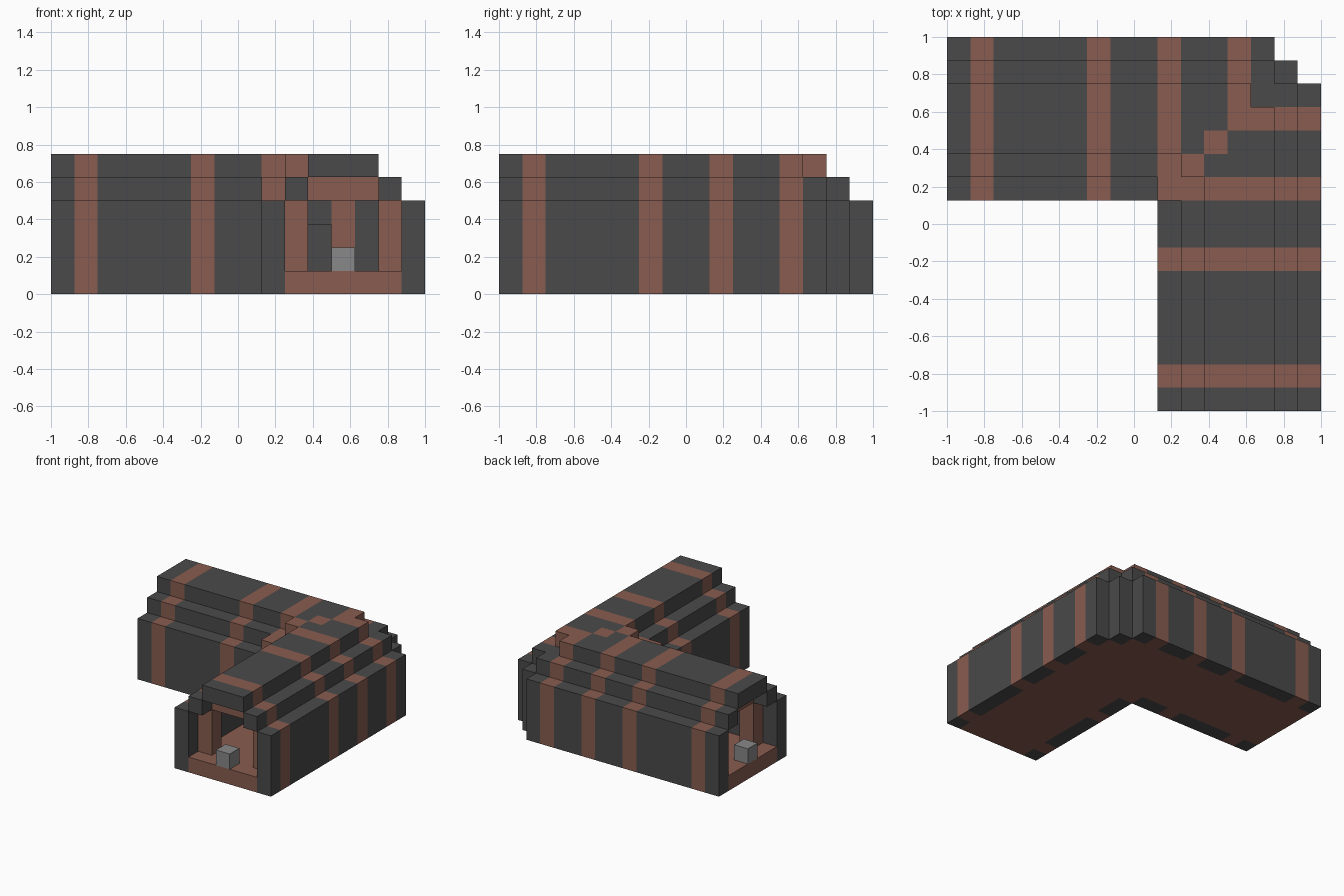
import bpy
import bmesh
from mathutils import Vector

cube = bpy.data.objects.get("Cube")
if cube:
    bpy.data.objects.remove(cube, do_unlink=True)

UNIT = 0.125          # block size
STRIPES = (1, 6, 9, 12)


def material(name, rgb):
    mat = bpy.data.materials.new(name)
    mat.use_nodes = True
    mat.diffuse_color = (*rgb, 1)
    mat.node_tree.nodes["Principled BSDF"].inputs["Base Color"].default_value = (*rgb, 1)
    return mat


DARK, BROWN, GREY = range(3)
MATERIALS = [
    material("dark_stone", (0.068, 0.068, 0.068)),
    material("brown_brick", (0.246, 0.107, 0.08)),
    material("light_grey", (0.246, 0.246, 0.246)),
]

parts = {}            # part name -> {cell: colour}
solid = set()         # every filled cell


def put(part, a, b, levels, colour):
    """Fill a column in one wing and its mirror across the diagonal."""
    for k in levels:
        for cell in ((a, b, k), (b, a, k)):
            if cell not in solid:
                solid.add(cell)
                parts.setdefault(part, {})[cell] = colour


def stripe(a, b):
    low = min(a, b)
    return BROWN if low in STRIPES or (a == b and low < 13) else DARK


def shell(part, a, b, levels):
    put(part, a, b, levels, stripe(a, b))


# Inner and outer walls, with the stepped shoulders above them
for a in range(14):
    if a < 10:
        shell("walls", a, 9, range(4))
        shell("shoulders", a, 10, [4])
    shell("walls", a, 15, range(4))
    shell("shoulders", a, 14, [4])
shell("walls", 14, 14, range(4))
shell("shoulders", 9, 9, [4])
shell("shoulders", 13, 13, [4])

# Flat roof
for a in range(14):
    for b in range(11, 14):
        if (a, b) != (13, 13):
            shell("roof", a, b, [5])
shell("roof", 10, 10, [5])

# Floor
for a in range(15):
    for b in range(10, 15):
        if (a, b) != (14, 14):
            put("floor", a, b, [0], BROWN)

# Arched ribs lining the passage
for a in (1, 6, 9):
    for b in (10, 14):
        put("ribs", a, b, range(1, 4), BROWN)
    for b in range(11, 14):
        put("ribs", a, b, [4], BROWN)

# Small block at each mouth, and a dark block in the bend
put("entrance_blocks", 0, 12, [1], GREY)
put("bend_blocks", 11, 14, [1, 2], DARK)


def build(name, cells):
    """Skin the cells of one part, leaving out faces hidden by any neighbour."""
    bm = bmesh.new()
    verts = {}

    def vert(p):
        key = tuple(int(c) for c in p)
        if key not in verts:
            x, y, z = key
            verts[key] = bm.verts.new((x * UNIT - 1, y * UNIT - 1, z * UNIT))
        return verts[key]

    for cell, colour in cells.items():
        for axis in range(3):
            u, v, n = (Vector([i == (axis + s) % 3 for i in range(3)]) for s in (1, 2, 0))
            for side in (0, 1):
                step = n if side else -n
                if tuple(int(c) for c in Vector(cell) + step) in solid:
                    continue
                o = Vector(cell) + n * side
                loop = [o, o + u, o + u + v, o + v]
                if not side:
                    loop.reverse()
                face = bm.faces.new([vert(p) for p in loop])
                face.material_index = colour
    bmesh.ops.dissolve_limit(bm, angle_limit=0.01, verts=bm.verts[:], edges=bm.edges[:],
                             delimit={'MATERIAL'})
    mesh = bpy.data.meshes.new(name)
    bm.to_mesh(mesh)
    bm.free()
    for mat in MATERIALS:
        mesh.materials.append(mat)
    bpy.context.scene.collection.objects.link(bpy.data.objects.new(name, mesh))


for name, cells in parts.items():
    build(name, cells)
